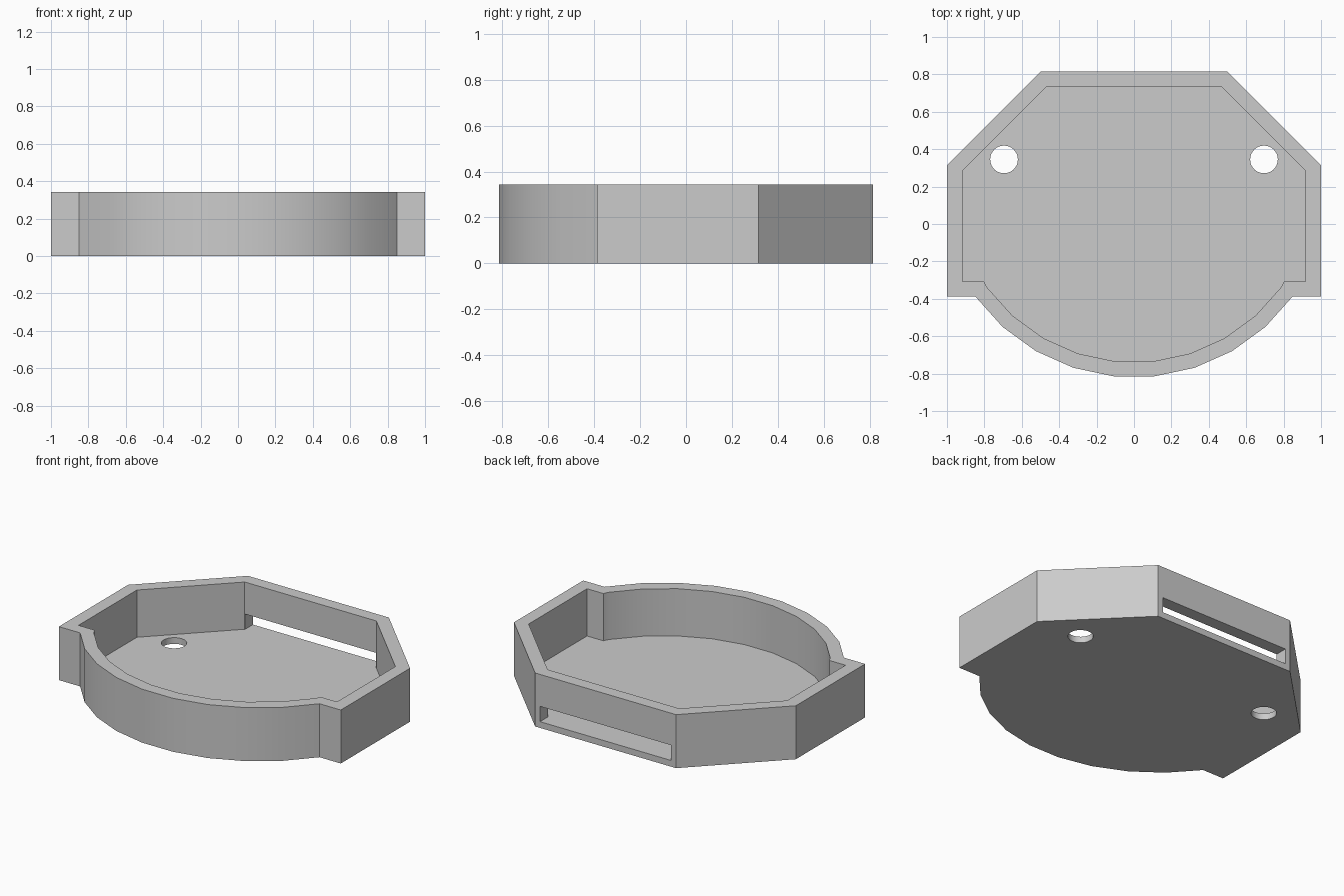
import bpy
import bmesh
from math import sin, cos, radians

cube = bpy.data.objects.get("Cube")
if cube:
    bpy.data.objects.remove(cube, do_unlink=True)

HEIGHT = 0.343
FLOOR = 0.04
ARC_Y = 0.23  # centre of the bowed front

grey = bpy.data.materials.new("light grey")
grey.use_nodes = True
colour = (0.6, 0.6, 0.6, 1)
grey.diffuse_color = colour
grey.node_tree.nodes["Principled BSDF"].inputs["Base Color"].default_value = colour


def prism(name, outline, z0, z1):
    """Extrude a closed counter-clockwise outline from z0 to z1."""
    bm = bmesh.new()
    face = bm.faces.new([bm.verts.new((x, y, z0)) for x, y in outline])
    top = bmesh.ops.extrude_face_region(bm, geom=[face])["geom"]
    verts = [v for v in top if isinstance(v, bmesh.types.BMVert)]
    bmesh.ops.translate(bm, verts=verts, vec=(0, 0, z1 - z0))
    bmesh.ops.recalc_face_normals(bm, faces=bm.faces)
    mesh = bpy.data.meshes.new(name)
    bm.to_mesh(mesh)
    bm.free()
    mesh.materials.append(grey)
    obj = bpy.data.objects.new(name, mesh)
    bpy.context.collection.objects.link(obj)
    return obj


def tray_outline(side, back, chamfer_x, chamfer_y, shoulder_y, neck_x, radius):
    """Chamfered back, straight sides, stepped shoulders and a bowed front."""
    right = [(radius * sin(radians(a)), ARC_Y - radius * cos(radians(a)))
             for a in range(6, 54, 12)]
    if shoulder_y > -0.35:  # the inner bow keeps one more corner
        a = radians(54)
        right.append((radius * sin(a), ARC_Y - radius * cos(a)))
    right += [(neck_x, shoulder_y), (side, shoulder_y),
              (side, chamfer_y), (chamfer_x, back)]
    return right + [(-x, y) for x, y in reversed(right)]


def cut(target, cutter):
    mod = target.modifiers.new("cut", "BOOLEAN")
    mod.operation = "DIFFERENCE"
    mod.solver = "EXACT"
    mod.object = cutter
    cutter.hide_render = True
    bpy.context.view_layer.objects.active = target
    bpy.ops.object.modifier_apply(modifier=mod.name)
    bpy.data.objects.remove(cutter, do_unlink=True)


# Tray body and its hollow
tray = prism("tray", tray_outline(1, 0.815, 0.5, 0.315, -0.387, 0.849, 1.05), 0, HEIGHT)
cut(tray, prism("hollow", tray_outline(0.917, 0.735, 0.467, 0.285, -0.307, 0.802, 0.97),
                FLOOR, HEIGHT + 0.2))

# Slot through the back wall, level with the floor
w = 0.465
cut(tray, prism("slot", [(-w, 0.6), (w, 0.6), (w, 1), (-w, 1)], FLOOR, 0.138))

# Two round holes through the floor
for side in (-1, 1):
    ring = [(side * 0.695 + 0.074 * cos(radians(a)), 0.345 + 0.074 * sin(radians(a)))
            for a in range(0, 360, 12)]
    cut(tray, prism("hole", ring, -0.1, FLOOR + 0.05))

# Smooth the bow and holes, keep corners sharp
bpy.ops.object.select_all(action="DESELECT")
tray.select_set(True)
bpy.context.view_layer.objects.active = tray
bpy.ops.object.shade_smooth_by_angle(angle=radians(30))
